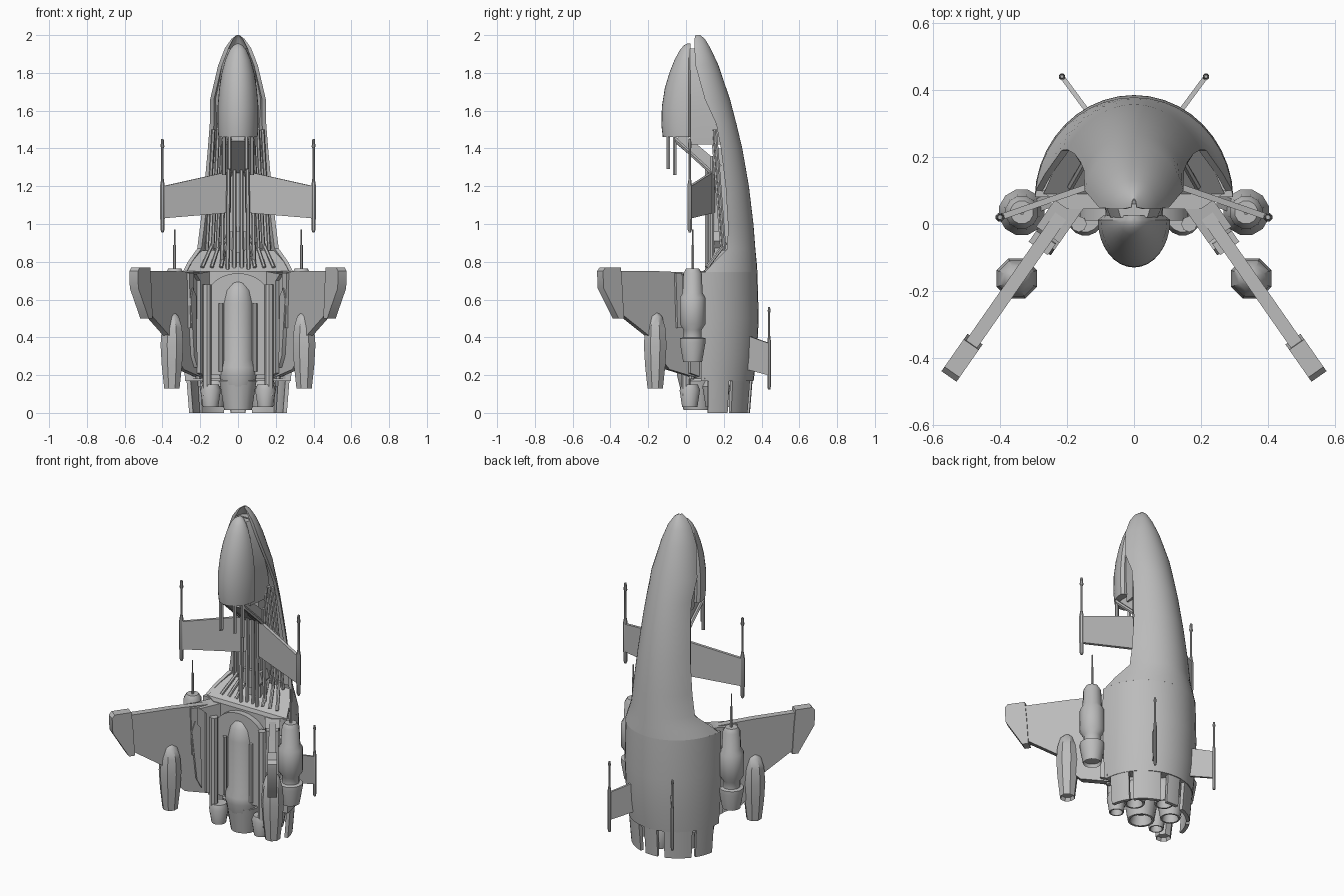
import bpy, bmesh, math
from mathutils import Vector

cube = bpy.data.objects.get("Cube")
if cube:
    bpy.data.objects.remove(cube)

grey = bpy.data.materials.new("hull_grey")
grey.use_nodes = True
GREY = (0.5, 0.5, 0.5, 1)
grey.diffuse_color = GREY
grey.node_tree.nodes["Principled BSDF"].inputs["Base Color"].default_value = GREY
parts = []


def loft(name, rings, mirror=False, capped=True):
    """Skin a list of equal closed rings; cap both ends."""
    bm = bmesh.new()
    rows = [[bm.verts.new(p) for p in ring] for ring in rings]
    n = len(rows[0])
    for a, b in zip(rows, rows[1:]):
        for i in range(n):
            j = (i + 1) % n
            bm.faces.new((a[i], a[j], b[j], b[i]))
    if capped:
        bm.faces.new(rows[0][::-1])
        bm.faces.new(rows[-1])
    bmesh.ops.recalc_face_normals(bm, faces=bm.faces)
    mesh = bpy.data.meshes.new(name)
    bm.to_mesh(mesh)
    bm.free()
    mesh.materials.append(grey)
    obj = bpy.data.objects.new(name, mesh)
    bpy.context.collection.objects.link(obj)
    if mirror:
        obj.modifiers.new("mirror", 'MIRROR')
    parts.append(obj)
    return obj


def lathe(name, x, y, profile, sides=12, mirror=True):
    """Upright turned part; profile holds (radius, z)."""
    turn = [math.tau * (i + .5) / sides for i in range(sides)]
    return loft(name, [[(x + r * math.cos(t), y + r * math.sin(t), z) for t in turn]
                       for r, z in profile], mirror)


def tube(name, start, end, r, sides=6, mirror=True):
    a, b = Vector(start), Vector(end)
    d = (b - a).normalized()
    u = d.cross(Vector((0, 1, 0) if abs(d.y) < .9 else (1, 0, 0))).normalized()
    v = d.cross(u)
    ring = [r * (u * math.cos(math.tau * i / sides) + v * math.sin(math.tau * i / sides))
            for i in range(sides)]
    return loft(name, [[a + o for o in ring], [b + o for o in ring]], mirror)


def panel(name, origin, direction, outline, thick, mirror=True):
    """Upright plate; outline holds (distance along direction, z)."""
    d = Vector((*direction, 0)).normalized()
    side = Vector((-d.y, d.x, 0)) * thick / 2
    base = [Vector((*origin, 0)) + d * s + Vector((0, 0, z)) for s, z in outline]
    return loft(name, [[p - side for p in base], [p + side for p in base]], mirror)


# Hull stations: height, half width, back y, front edge y
STATIONS = [(.745, .295, .378, .1), (.8, .275, .374, .15), (.87, .25, .367, .22),
            (1, .235, .357, .222), (1.2, .21, .333, .21), (1.4, .185, .298, .185),
            (1.53, .168, .267, .16), (1.66, .15, .233, .1), (1.84, .105, .172, .05),
            (1.93, .07, .13, .045), (1.98, .035, .1, .045), (2, .008, .075, .05)]


def arc(z, w, back, front, inset=0, n=20):
    mid = .07 if back > .2 else .05
    w, depth = w - inset, back - inset - mid
    end = math.acos(max(-1, min(1, (front - mid) / depth)))
    return [(w * math.sin(t), mid + depth * math.cos(t), z)
            for t in (end * (2 * i / n - 1) for i in range(n + 1))]


# Curved back shell with an open front, and the core set inside it
loft("back_shell", [arc(*s) + arc(*s, inset=min(.02, s[1] * .3))[::-1] for s in STATIONS])
loft("inner_core", [arc(z, w, b, min(f + .025, b - .04), .015) for z, w, b, f in STATIONS[2:-2]])

# Closed lower hull
loft("lower_hull", [arc(z, w, b, .08) for z, w, b in
                    ((.17, .28, .358), (.3, .29, .375), (.5, .297, .385), (.745, .295, .378))])
loft("sloped_deck", [[(-.27, .09, z), (.27, .09, z), (.21, .23, z + .11), (-.21, .23, z + .11)]
                     for z in (.73, .75)])
loft("front_block", [[(-.28, .1, z), (-.2, .045, z), (.2, .045, z), (.28, .1, z)]
                     for z in (.18, .75)])

# Skirt plates around the tail
for k, (low, high) in enumerate(((-9, 9), (18, 52), (57, 82))):
    angles = [math.radians(low + (high - low) * i / 6) for i in range(7)]
    rings = []
    for z, grow in ((0, .95), (.17, 1)):
        outer = [(.275 * grow * math.sin(t), .08 + .272 * grow * math.cos(t), z) for t in angles]
        inner = [(x * .92, .08 + (y - .08) * .92, z) for x, y, z in outer]
        rings.append(outer + inner[::-1])
    loft(f"skirt_plate_{k}", rings, mirror=low > 0)


def nozzle(name, x, y, r, top, bottom, mirror=True):
    lathe(name, x, y, [(r * .8, top + .03), (r, top), (r * .75, bottom), (r * .62, bottom),
                       (r * .5, bottom + .06)], 16, mirror)


nozzle("rear_nozzle", .13, .16, .075, .14, .03)
nozzle("back_nozzle", 0, .26, .07, .14, .03, False)
nozzle("front_nozzle", .145, .02, .055, .12, .03)
nozzle("centre_nozzle", 0, .06, .1, .17, .015, False)

# Arched housing and central engine body
arch = [(-.165, .2)] + [(-.165 * math.cos(math.pi * i / 12), .61 + .13 * math.sin(math.pi * i / 12))
                        for i in range(13)] + [(.165, .2)]
panel("arched_housing", (0, .035), (1, 0), arch, .05, False)
lathe("engine_body", 0, .05, [(.085, .14), (.1, .2), (.1, .24), (.085, .28), (.085, .58), (.07, .65),
                              (.045, .69), (.015, .705)], 16, False)
tube("engine_side_rod", (.09, 0, .22), (.09, 0, .58), .012)
tube("feed_pipe", (.165, 0, .09), (.165, 0, .68), .024, 8)
tube("outer_feed_pipe", (.21, .03, .18), (.21, .03, .55), .015)

# Main wings with root fairings and tip pods
ROOT, SWEEP = (.2, .05), (.572, -.82)
panel("main_wing", ROOT, SWEEP, [(-.03, .18), (.06, .2), (.18, .23), (.22, .27), (.3, .4), (.5, .53),
                                 (.51, .75), (.25, .75), (-.03, .74)], .04)
panel("wing_root_fairing", ROOT, SWEEP, [(-.04, .18), (.06, .21), (.06, .7), (.1, .735), (-.04, .75)], .085)
panel("wing_clamp", ROOT, SWEEP, [(.1, .45), (.14, .45), (.15, .74), (.11, .74)], .07)
panel("wing_brace", (.235, -.03), SWEEP, [(0, .24), (.03, .3), (.06, .6), (.04, .66), (.01, .62)], .05)
panel("wing_tip_pod", ROOT, SWEEP, [(.48, .5), (.515, .5), (.612, .66), (.616, .75), (.6, .77),
                                    (.5, .77), (.49, .66)], .055)

# Engine pods: tall rear pair with antenna, slim front pair
lathe("side_pod", .335, .035, [(.045, .29), (.052, .27), (.07, .37), (.07, .395), (.05, .4), (.05, .44),
                               (.07, .47), (.07, .61), (.055, .635), (.05, .74), (.035, .765)])
tube("pod_antenna", (.335, .035, .76), (.335, .035, .89), .008)
tube("pod_antenna_tip", (.335, .035, .89), (.335, .035, .97), .004)
panel("pod_mount", (.25, .07), (.08, -.03), [(0, .3), (.08, .4), (.08, .6), (0, .65)], .04)
lathe("slim_pod", .35, -.163, [(.035, .15), (.044, .13), (.058, .25), (.065, .36), (.058, .45),
                               (.04, .51), (.018, .53)], 8)

# Forward fins and their tip lances
panel("forward_fin", (.04, .145), (.36, -.125), [(0, 1.06), (.38, 1.03), (.38, 1.2), (0, 1.28)], .018)
lathe("fin_lance", .4, .02, [(.006, .955), (.012, .97), (.012, 1.02), (.014, 1.03), (.014, 1.2),
                             (.007, 1.24), (.007, 1.4), (.011, 1.41), (.007, 1.45)], 8)

# Tail fins and lances
panel("tail_fin", (.13, .325), (.085, .115), [(0, .23), (.14, .2), (.14, .37), (0, .41)], .014)
lathe("tail_lance", .215, .44, [(.007, .125), (.01, .14), (.01, .38), (.006, .41), (.006, .53),
                                (.009, .54), (.005, .56)], 8)

# Cockpit: half egg with a flat back
rings = []
for z, w, front in ((1.46, .104, -.123), (1.52, .108, -.13), (1.62, .108, -.128), (1.72, .099, -.112),
                    (1.8, .086, -.088), (1.87, .067, -.06), (1.92, .045, -.033), (1.945, .025, -.012),
                    (1.955, .006, .008)):
    ring = [(-w * math.cos(math.pi * i / 16), (front - .012) * math.sin(math.pi * i / 16) + .012, z)
            for i in range(17)]
    rings.append(ring + [(w * .85, .025, z), (-w * .85, .025, z)])
loft("cockpit", rings)
loft("cockpit_neck", [[(-w, .02, z), (w, .02, z), (w * 1.3, b, z), (-w * 1.3, b, z)]
                      for z, w, b in ((1.42, .07, .19), (1.6, .08, .14), (1.84, .07, .07), (1.93, .04, .06))])
loft("cockpit_chin", [[(-.06, y, z), (.06, y, z), (.06, y + .06, z + .04), (-.06, y + .06, z + .04)]
                      for y, z in ((-.07, 1.44), (.13, 1.27))])
for x, y, low in ((.045, -.095, 1.29), (.075, -.06, 1.26)):
    tube("chin_rod", (x, y, low), (x, y, 1.47), .011)
    tube("chin_pipe", (x, -.06, 1.45), (x, .17, 1.24), .012)

# Spine column and exposed pipework
loft("spine_column", [[(-w, .15, z), (w, .15, z), (w, .28, z), (-w, .28, z)]
                      for z, w in ((.76, .05), (1.4, .035))])
loft("spine_collar", [[(-w, .13, z), (w, .13, z), (w, .2, z), (-w, .2, z)]
                      for z, w in ((.85, .03), (.91, .075), (.96, .06))])
for x, y in ((.02, .12), (.055, .11), (.085, .14)):
    tube("spine_pipe", (x, y, .76), (x * .9, y, 1.36), .011)
for low, high, y in ((.11, .08, .19), (.135, .105, .2), (.165, .13, .205)):
    tube("shell_pipe", (low, y, .86), (high, y - .05, 1.5), .01)
for x in (.09, .14, .19):
    tube("deck_pipe", (x, .11, .77), (x * .7, .21, .9), .01)

# Smooth shading with sharp edges kept
bpy.ops.object.select_all(action='DESELECT')
for obj in parts:
    obj.select_set(True)
bpy.context.view_layer.objects.active = parts[0]
bpy.ops.object.shade_smooth_by_angle(angle=math.radians(35))
